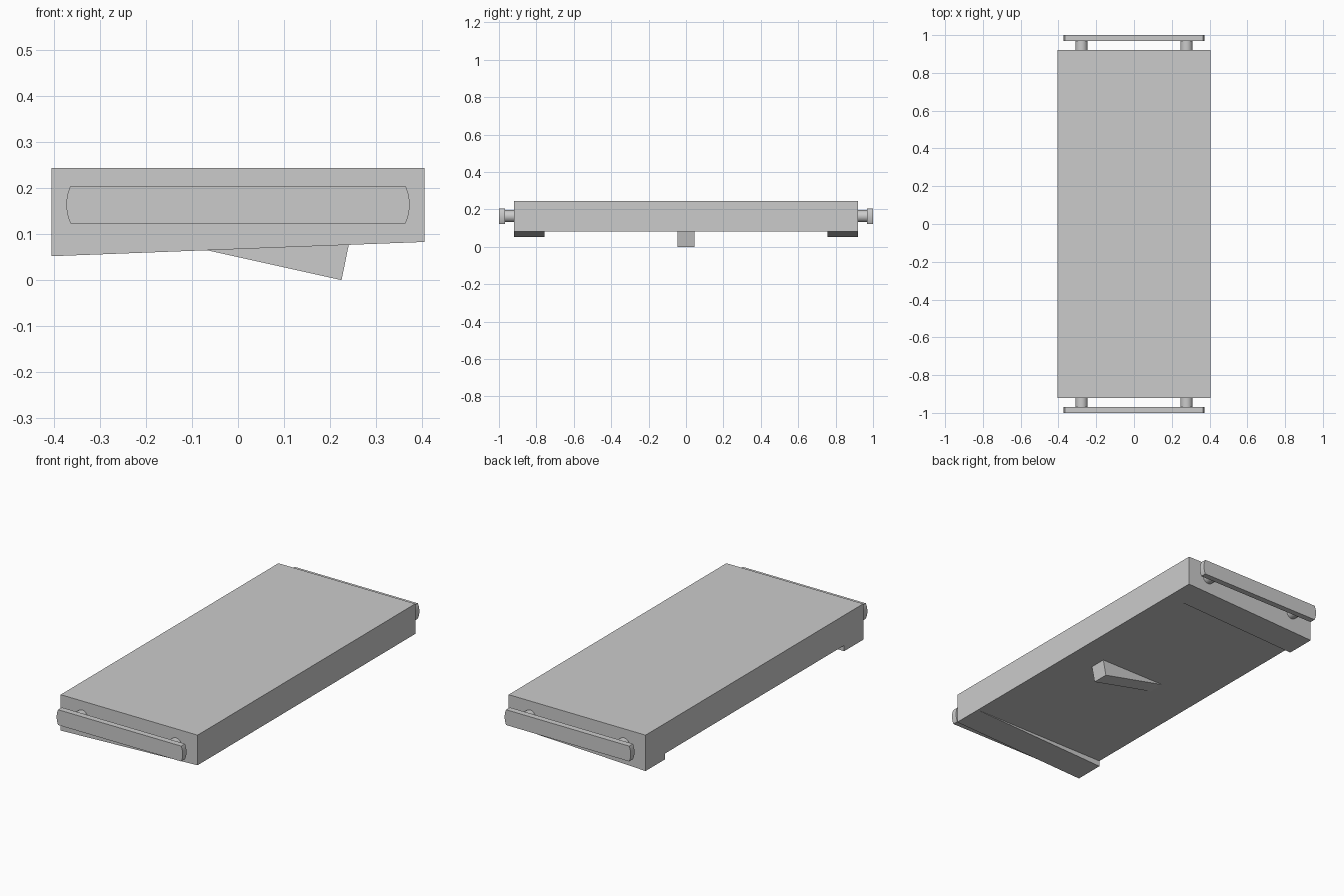
import bpy
import bmesh
import math

cube = bpy.data.objects.get("Cube")
if cube:
    bpy.data.objects.remove(cube, do_unlink=True)

GREY = (0.6, 0.6, 0.6, 1)
grey = bpy.data.materials.new("plain grey")
grey.use_nodes = True
grey.diffuse_color = GREY
grey.node_tree.nodes["Principled BSDF"].inputs["Base Color"].default_value = GREY

HALF_W, HALF_L = 0.405, 0.92
BOTTOM, TOP = 0.083, 0.244
RAIL_Z = 0.164


def finish(obj, name):
    obj.name = obj.data.name = name
    obj.data.materials.append(grey)
    return obj


def prism(name, profile, y0, y1):
    """Extrude an (x, z) outline from y0 to y1."""
    bm = bmesh.new()
    face = bm.faces.new([bm.verts.new((x, y0, z)) for x, z in profile])
    extruded = bmesh.ops.extrude_face_region(bm, geom=[face])["geom"]
    moved = [v for v in extruded if isinstance(v, bmesh.types.BMVert)]
    bmesh.ops.translate(bm, verts=moved, vec=(0, y1 - y0, 0))
    bmesh.ops.recalc_face_normals(bm, faces=bm.faces)
    mesh = bpy.data.meshes.new(name)
    bm.to_mesh(mesh)
    bm.free()
    obj = bpy.data.objects.new(name, mesh)
    bpy.context.collection.objects.link(obj)
    return finish(obj, name)


def smooth(obj):
    bpy.ops.object.select_all(action="DESELECT")
    obj.select_set(True)
    bpy.context.view_layer.objects.active = obj
    bpy.ops.object.shade_smooth_by_angle(angle=math.radians(30))


# Slab body
prism("body", [(-HALF_W, BOTTOM), (HALF_W, BOTTOM), (HALF_W, TOP), (-HALF_W, TOP)],
      -HALF_L, HALF_L)

# Central catch under the body
prism("catch", [(-0.148, BOTTOM), (0.225, 0), (0.242, BOTTOM)], -0.045, 0.045)

# Rail outline: long bar with shallow bowed ends
HALF_H, CORNER_X, BOW, STEPS = 0.041, 0.364, 0.009, 10
radius = (HALF_H ** 2 + BOW ** 2) / (2 * BOW)
spread = math.asin(HALF_H / radius)
angles = [spread * (2 * i / STEPS - 1) for i in range(STEPS + 1)]
right_end = [(CORNER_X + BOW - radius + radius * math.cos(a), radius * math.sin(a))
             for a in angles]
outline = right_end + [(-x, -z) for x, z in right_end]
rail_profile = [(x, RAIL_Z + z) for x, z in outline]

for side, end in ((-1, "front"), (1, "back")):
    # Tapered foot across each end
    prism(f"{end}_foot", [(-HALF_W, BOTTOM), (-HALF_W, 0.052), (HALF_W, BOTTOM)],
          side * 0.757, side * HALF_L)
    # Rail and its two posts
    smooth(prism(f"{end}_rail", rail_profile, side * 0.968, side * 1.0))
    for x, hand in ((-0.278, "right"), (0.278, "left")):
        bpy.ops.mesh.primitive_cylinder_add(
            vertices=32, radius=0.032, depth=0.06,
            location=(x, side * 0.942, RAIL_Z), rotation=(math.pi / 2, 0, 0))
        smooth(finish(bpy.context.object, f"{end}_{hand}_post"))
